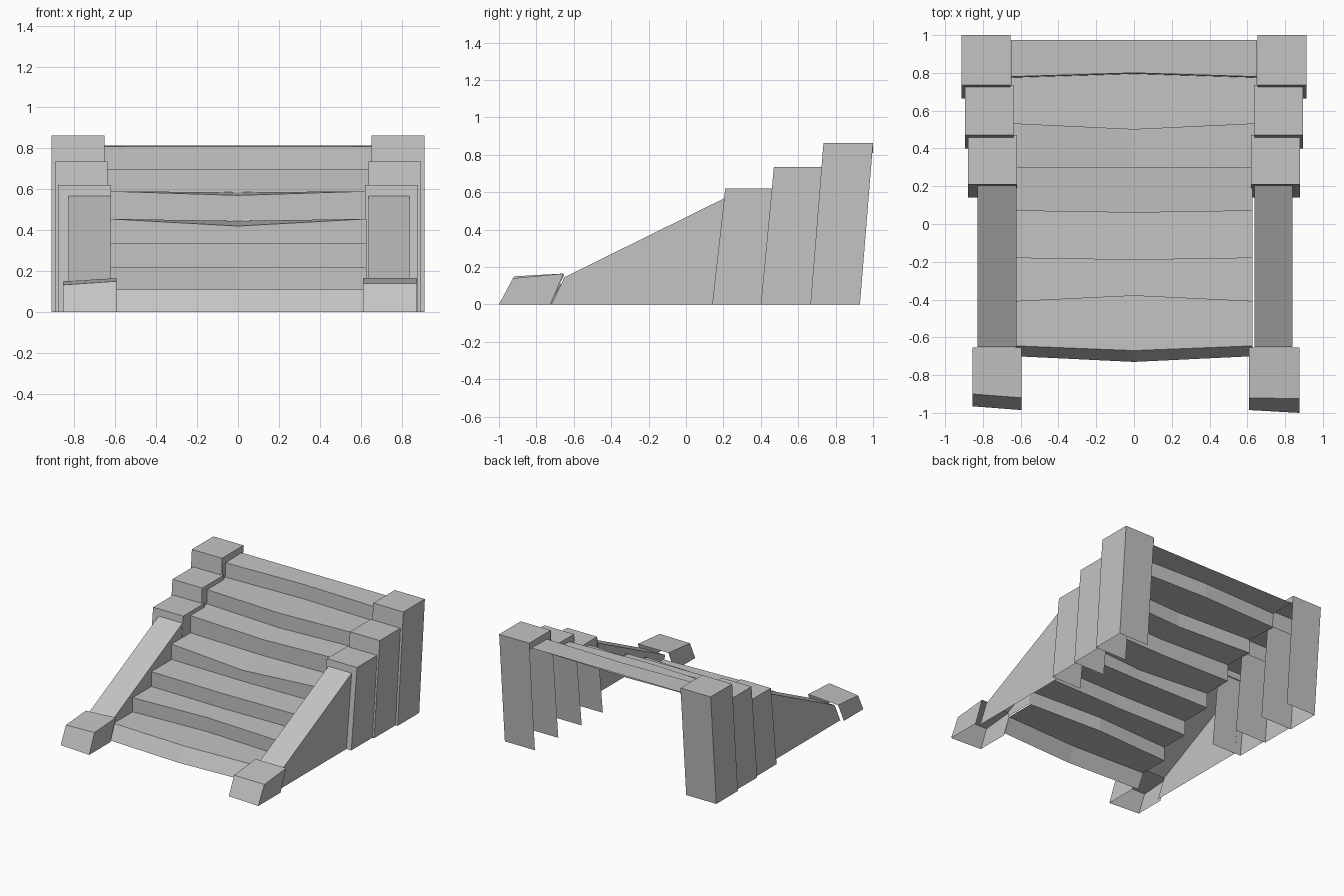
import bpy
import bmesh

if "Cube" in bpy.data.objects:
    bpy.data.objects.remove(bpy.data.objects["Cube"], do_unlink=True)

stone = bpy.data.materials.new("grey_stone")
stone.use_nodes = True
colour = (0.55, 0.55, 0.55, 1)
stone.diffuse_color = colour
stone.node_tree.nodes["Principled BSDF"].inputs["Base Color"].default_value = colour


def build(name, polygons):
    """Weld polygons into one open, upward-facing shell."""
    bm = bmesh.new()
    for poly in polygons:
        bm.faces.new([bm.verts.new(p) for p in poly])
    bmesh.ops.remove_doubles(bm, verts=bm.verts, dist=0.0005)
    bmesh.ops.recalc_face_normals(bm, faces=bm.faces)
    if sum(f.normal.z * f.calc_area() for f in bm.faces) < 0:
        bmesh.ops.reverse_faces(bm, faces=bm.faces)
    mesh = bpy.data.meshes.new(name)
    bm.to_mesh(mesh)
    bm.free()
    mesh.materials.append(stone)
    obj = bpy.data.objects.new(name, mesh)
    bpy.context.collection.objects.link(obj)


def at_x(x, profile):
    return [(x, y, z) for y, z in profile]


def strip(x0, x1, profile):
    """Quads joining the same profile at two x positions."""
    a, b = at_x(x0, profile), at_x(x1, profile)
    return [(a[i], b[i], b[i + 1], a[i + 1]) for i in range(len(a) - 1)]


# Worn steps: matching edge and middle profiles from the ground up
edge = [(-0.70, 0), (-0.645, 0.11), (-0.41, 0.11), (-0.41, 0.22),
        (-0.18, 0.22), (-0.18, 0.335), (0.07, 0.335), (0.07, 0.455),
        (0.30, 0.455), (0.30, 0.59), (0.53, 0.59), (0.53, 0.70),
        (0.775, 0.70), (0.78, 0.81), (0.975, 0.815)]
middle = [(-0.73, 0), (-0.67, 0.11), (-0.38, 0.11), (-0.38, 0.22),
          (-0.19, 0.22), (-0.19, 0.335), (0.06, 0.335), (0.06, 0.42),
          (0.30, 0.445), (0.30, 0.57), (0.50, 0.585), (0.50, 0.70),
          (0.795, 0.70), (0.80, 0.81), (0.975, 0.815)]
faces = []
mid = at_x(0, middle)
for side in (-1, 1):
    rim = [(side * (0.628 if y < 0.5 else 0.64 if y < 0.7 else 0.652), y, z)
           for y, z in edge]
    faces += [(rim[i], mid[i], mid[i + 1], rim[i + 1]) for i in range(len(rim) - 1)]
build("steps", faces)

# Pillars: front y, back y, height, inner x, outer x, and the step riser beside
LEAN = 0.07
pillars = [("front_pillar", 0.21, 0.47, 0.62, 0.62, 0.88, 8),
           ("middle_pillar", 0.47, 0.735, 0.735, 0.637, 0.895, 10),
           ("back_pillar", 0.735, 1.0, 0.862, 0.653, 0.913, 12)]
for side, label in ((1, "left_"), (-1, "right_")):
    for name, y0, y1, top, inner, outer, riser in pillars:
        outline = [(y0 - LEAN, 0), (y0, top), (y1, top), (y1 - LEAN, 0)]
        low, high = edge[riser], edge[riser + 1]
        cheek = [(y0, top), (y1, top), (y1, high[1]), high, low, (y0, low[1])]
        build(label + name, strip(side * inner, side * outer, outline)
              + [at_x(side * outer, outline), at_x(side * inner, cheek)])

    # Sloping balustrade, its inner cheek meeting the steps
    inner, outer = (0.637, 0.838) if side > 0 else (-0.622, -0.828)
    slope = [(-0.65, 0.145), (0.21, 0.57)]
    wall = slope + [(0.21 - LEAN, 0), (-0.72, 0)]
    cheek = slope + [(0.21, 0.455)] + edge[7:0:-1]
    build(label + "balustrade", strip(inner, outer, slope)
          + [at_x(outer, wall), at_x(inner, cheek)])

# Foot blocks: (x, bottom front y, top front y, front z, back z) for each cheek
feet = {"left_foot_block": [(0.61, -0.985, -0.92, 0.14, 0.165),
                            (0.875, -1.0, -0.925, 0.14, 0.165)],
        "right_foot_block": [(-0.855, -0.965, -0.90, 0.132, 0.15),
                             (-0.595, -0.985, -0.92, 0.15, 0.165)]}
for name, cheeks in feet.items():
    a, b = [at_x(x, [(low, 0), (high, zf), (-0.655, zb), (-0.725, 0)])
            for x, low, high, zf, zb in cheeks]
    build(name, [a, b] + [(a[i], b[i], b[i + 1], a[i + 1]) for i in range(2)])
